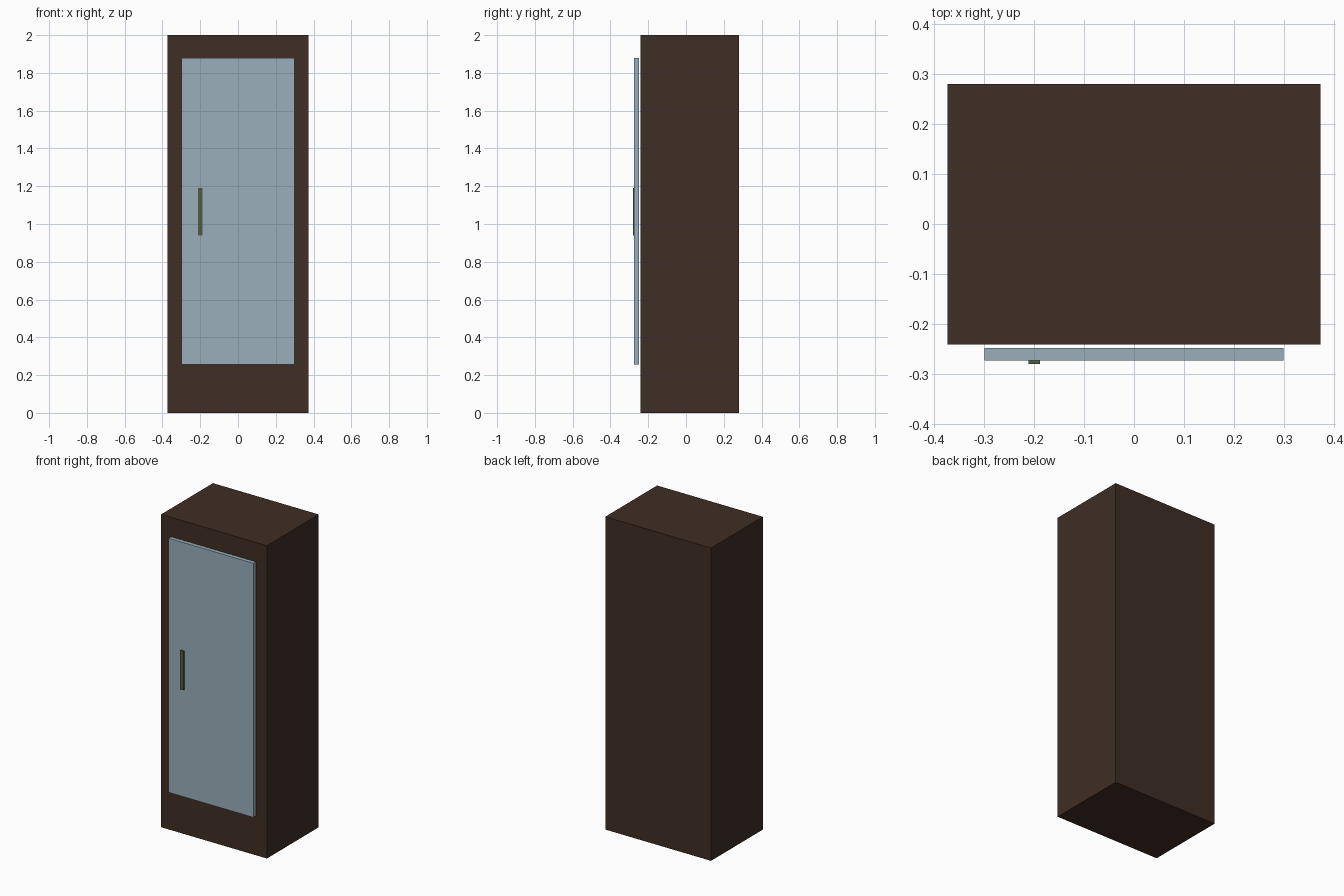
import bpy

if "Cube" in bpy.data.objects:
    bpy.data.objects.remove(bpy.data.objects["Cube"])


def material(name, rgb):
    m = bpy.data.materials.new(name)
    m.diffuse_color = (*rgb, 1)
    m.use_nodes = True
    m.node_tree.nodes["Principled BSDF"].inputs["Base Color"].default_value = m.diffuse_color
    return m


def box(name, x, y, z, mat):
    """Box spanning the given (min, max) ranges."""
    spans = (x, y, z)
    bpy.ops.mesh.primitive_cube_add(size=1, location=[(a + b) / 2 for a, b in spans])
    o = bpy.context.object
    o.name = name
    o.scale = [b - a for a, b in spans]
    bpy.ops.object.transform_apply(location=False, rotation=False, scale=True)
    o.data.materials.append(mat)
    return o


wood = material("dark_wood", (0.05, 0.027, 0.018))
glass = material("pale_glass", (0.32, 0.43, 0.50))
metal = material("olive_metal", (0.08, 0.11, 0.045))

# Cabinet carcass
box("cabinet_body", (-0.374, 0.374), (-0.242, 0.281), (0, 2), wood)
# Door panel standing just proud of the front
box("door", (-0.3, 0.3), (-0.274, -0.249), (0.255, 1.88), glass)
# Vertical pull handle
box("door_handle", (-0.212, -0.188), (-0.281, -0.274), (0.94, 1.19), metal)
